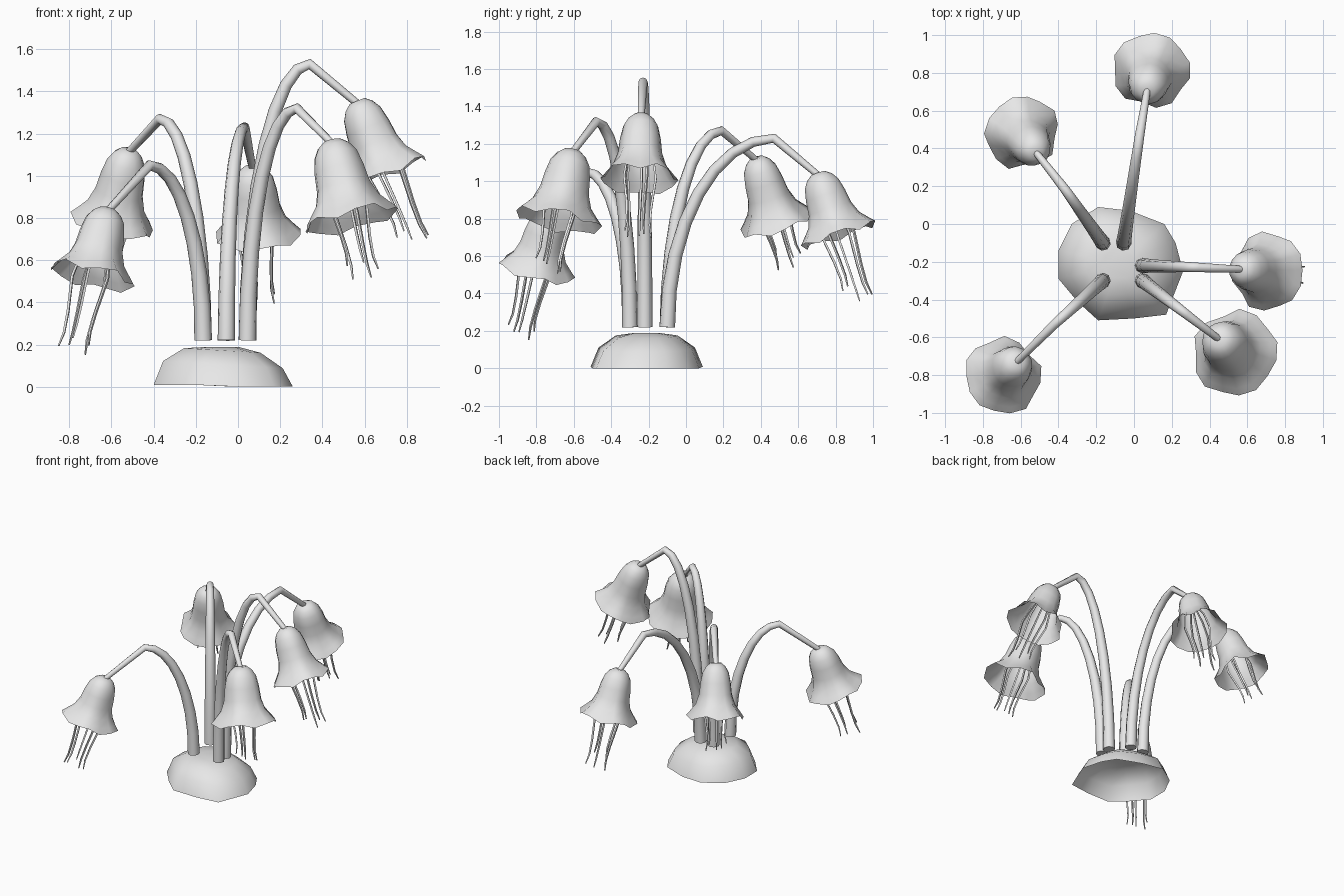
import bpy, bmesh, math, random
from mathutils import Vector

random.seed(4)
if "Cube" in bpy.data.objects:
    bpy.data.objects.remove(bpy.data.objects["Cube"], do_unlink=True)

grey = bpy.data.materials.new("pale_grey")
grey.use_nodes = True
grey.diffuse_color = (0.8, 0.8, 0.8, 1)
grey.node_tree.nodes["Principled BSDF"].inputs["Base Color"].default_value = (0.8, 0.8, 0.8, 1)


def finish(ob, angle):
    """Assign the material and smooth the shading."""
    ob.data.materials.clear()
    ob.data.materials.append(grey)
    bpy.ops.object.select_all(action="DESELECT")
    ob.select_set(True)
    bpy.context.view_layer.objects.active = ob
    bpy.ops.object.shade_smooth_by_angle(angle=math.radians(angle))


def rings_to_object(name, rings, angle):
    """Skin a stack of closed rings and close the first one."""
    bm = bmesh.new()
    loops = [[bm.verts.new(p) for p in ring] for ring in rings]
    n = len(loops[0])
    for a, b in zip(loops, loops[1:]):
        for i in range(n):
            bm.faces.new((a[i], b[i], b[(i + 1) % n], a[(i + 1) % n]))
    bm.faces.new(loops[0])
    bmesh.ops.recalc_face_normals(bm, faces=bm.faces)
    mesh = bpy.data.meshes.new(name)
    bm.to_mesh(mesh)
    bm.free()
    ob = bpy.data.objects.new(name, mesh)
    bpy.context.collection.objects.link(ob)
    finish(ob, angle)


def tubes(name, paths, resolution):
    """Round tubes along paths of (point, radius)."""
    curve = bpy.data.curves.new(name, "CURVE")
    curve.dimensions = "3D"
    curve.bevel_depth = 1
    curve.bevel_resolution = resolution
    curve.use_fill_caps = True
    for path in paths:
        spline = curve.splines.new("POLY")
        spline.points.add(len(path) - 1)
        for point, (co, radius) in zip(spline.points, path):
            point.co = (*co, 1)
            point.radius = radius
    ob = bpy.data.objects.new(name, curve)
    bpy.context.collection.objects.link(ob)
    bpy.ops.object.select_all(action="DESELECT")
    ob.select_set(True)
    bpy.context.view_layer.objects.active = ob
    bpy.ops.object.convert(target="MESH")
    finish(bpy.context.object, 60)


def stem(name, base, apex, tip):
    """Quarter-ellipse arch followed by a straight drop to the flower."""
    path = []
    steps = 8
    for i in range(steps + 1):
        a = math.pi / 2 * i / steps
        across, up = 1 - math.cos(a), math.sin(a)
        p = Vector([b + (t - b) * f for b, t, f in zip(base, apex, (across, across, up))])
        path.append((p, 0.042 - 0.017 * i / steps))
    path.append((tip, 0.018))
    tubes(name, [path], 2)


# Bell profile: distance along the axis, radius
PROFILE = [(-0.015, 0.045), (0.01, 0.08), (0.05, 0.108), (0.12, 0.125),
           (0.2, 0.135), (0.27, 0.162), (0.32, 0.205), (0.355, 0.235)]


def flower_frame(tip, mouth):
    axis = (mouth - tip).normalized()
    side = axis.cross(Vector((0, 0, 1))).normalized()
    return axis, side, axis.cross(side)


def bell(name, tip, mouth, size):
    """Open ruffled bell with five soft lobes."""
    axis, u, v = flower_frame(tip, mouth)
    length = (mouth - tip).length / 0.335
    phase = random.random() * math.tau
    sides = 15
    rings = []
    for k, (t, r) in enumerate(PROFILE):
        flare = k / (len(PROFILE) - 1)
        ring = []
        for i in range(sides):
            a = math.tau * i / sides
            wave = math.cos(5 * a + phase)
            rr = r * size * (1 + 0.06 * flare * wave)
            tt = t * length - 0.018 * flare ** 3 * wave
            ring.append(tip + axis * tt + (u * math.cos(a) + v * math.sin(a)) * rr)
        rings.append(ring)
    rings_to_object(name, rings, 70)


def stamens(name, tip, mouth, reach):
    """Thin filaments hanging out of the bell."""
    axis, u, v = flower_frame(tip, mouth)
    paths = []
    for i in range(5):
        a = math.tau * (i + 0.3) / 5
        out = u * math.cos(a) + v * math.sin(a)
        end = reach * random.uniform(0.85, 1)
        path = []
        for f, r, thick in ((0.1, 0.02, 0.006), (0.3, 0.07, 0.007), (0.5, 0.09, 0.008),
                            (0.75, 0.07, 0.008), (0.9, 0.065, 0.007), (1, 0.075, 0.004)):
            path.append((tip + axis * (end * f) + out * r, thick))
        paths.append(path)
    tubes(name, paths, 0)


# name, stem base, arch apex, stem tip, mouth centre, bell size, stamen reach
FLOWERS = [
    ("front_right", (-0.165, -0.3), (-0.42, -0.53, 1.05), (-0.62, -0.73, 0.83), (-0.69, -0.8, 0.54), 0.87, 0.76),
    ("back_right", (-0.165, -0.1), (-0.37, 0.19, 1.27), (-0.52, 0.38, 1.11), (-0.59, 0.48, 0.79), 0.84, 0.62),
    ("back", (-0.055, -0.1), (0.03, 0.47, 1.23), (0.07, 0.71, 1.03), (0.09, 0.81, 0.73), 0.87, 0.71),
    ("left", (0.045, -0.22), (0.34, -0.23, 1.53), (0.57, -0.24, 1.34), (0.7, -0.25, 1.03), 0.87, 0.73),
    ("front_left", (0.045, -0.3), (0.28, -0.48, 1.32), (0.45, -0.61, 1.15), (0.53, -0.68, 0.81), 0.97, 0.69),
]

for name, base, apex, tip, mouth, size, reach in FLOWERS:
    tip, mouth = Vector(tip), Vector(mouth)
    stem(name + "_stem", (*base, 0.22), apex, tip)
    bell(name + "_bell", tip, mouth, size)
    stamens(name + "_stamens", tip, mouth, reach)

# Hollow rounded stone mound, open underneath
OUTLINE = [(0.26, -0.25), (0.22, -0.1), (0.16, 0.0), (-0.02, 0.07), (-0.19, 0.09), (-0.33, 0.0),
           (-0.4, -0.14), (-0.4, -0.29), (-0.3, -0.41), (-0.19, -0.51), (0.0, -0.5), (0.17, -0.48)]
centre = Vector((-0.08, -0.21))
mound = []
for scale, z in ((0.25, 0.188), (0.55, 0.172), (0.86, 0.105), (1, 0.008)):
    ring = []
    for x, y in OUTLINE:
        p = centre + (Vector((x, y)) - centre) * scale
        lean = 0.02 * (centre.x - p.x) / 0.33 if 0.01 < z < 0.18 else 0
        ring.append((p.x, p.y, z + lean - (0.008 * (x > centre.x) if scale == 1 else 0)))
    mound.append(ring)
rings_to_object("stone_mound", mound, 60)
